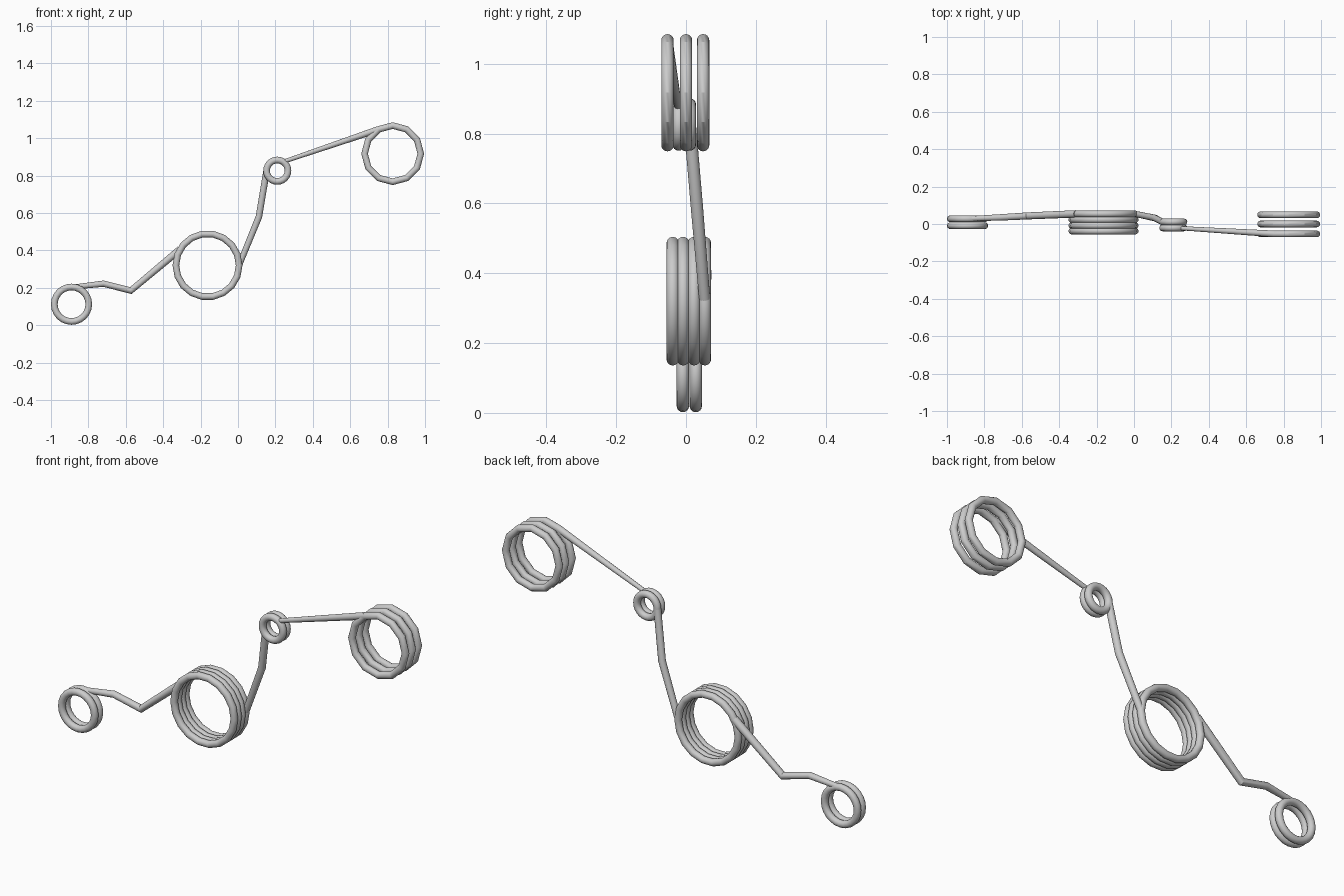
import bpy
from math import radians, pi

if "Cube" in bpy.data.objects:
    bpy.data.objects.remove(bpy.data.objects["Cube"])

TUBE = 0.0178


def smooth(ob):
    bpy.ops.object.select_all(action='DESELECT')
    ob.select_set(True)
    bpy.context.view_layer.objects.active = ob
    bpy.ops.object.shade_smooth_by_angle(angle=radians(29))


def coil(name, x, z, outer, segments, ys):
    """Row of closed rings sharing an axis along y."""
    for i, y in enumerate(ys):
        bpy.ops.mesh.primitive_torus_add(
            location=(x, y, z), rotation=(pi / 2, 0, 0),
            major_radius=outer - TUBE, minor_radius=TUBE,
            major_segments=segments, minor_segments=16)
        ob = bpy.context.object
        ob.name = f"{name}_ring_{i + 1}"
        smooth(ob)


def wire(name, points):
    """Bent wire through (x, y, z, relative thickness) points."""
    cu = bpy.data.curves.new(name, 'CURVE')
    cu.dimensions = '3D'
    cu.bevel_depth = TUBE
    cu.bevel_resolution = 6
    cu.use_fill_caps = True
    sp = cu.splines.new('POLY')
    sp.points.add(len(points) - 1)
    for p, (x, y, z, r) in zip(sp.points, points):
        p.co = (x, y, z, 1)
        p.radius = r
    ob = bpy.data.objects.new(name, cu)
    bpy.context.collection.objects.link(ob)
    bpy.ops.object.select_all(action='DESELECT')
    ob.select_set(True)
    bpy.context.view_layer.objects.active = ob
    bpy.ops.object.convert(target='MESH')
    smooth(bpy.context.object)


# Coils, left to right
coil("end_coil", -0.89, 0.112, 0.11, 24, (-0.009, 0.028))
coil("large_coil", -0.163, 0.32, 0.187, 18, (-0.038, -0.008, 0.023, 0.054))
coil("small_coil", 0.21, 0.826, 0.075, 24, (-0.021, 0.011))
coil("top_coil", 0.827, 0.917, 0.168, 12, (-0.053, 0.0, 0.049))

# Connecting wires
wire("lower_wire", [(-0.87, 0.029, 0.205, 0.75), (-0.72, 0.035, 0.222, 0.95),
                    (-0.573, 0.043, 0.185, 1.05), (-0.31, 0.054, 0.405, 1.1)])
wire("middle_wire", [(0.006, 0.054, 0.32, 0.9), (0.112, 0.032, 0.58, 1),
                     (0.153, 0.011, 0.826, 1)])
wire("upper_wire", [(0.225, -0.021, 0.868, 0.6), (0.752, -0.053, 1.047, 1)])
